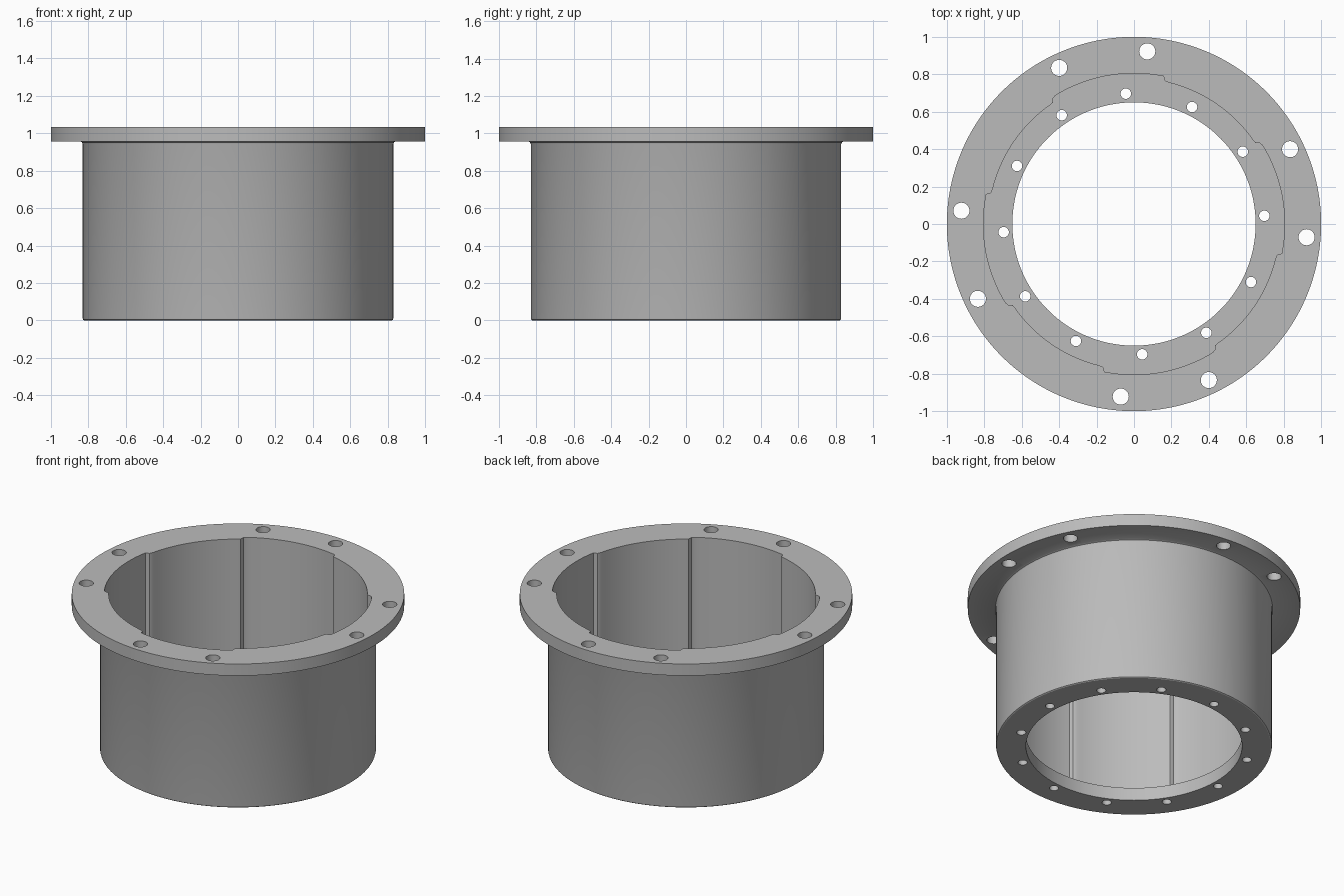
import bpy, bmesh
from math import radians, cos, sin

if "Cube" in bpy.data.objects:
    bpy.data.objects.remove(bpy.data.objects["Cube"])

# One plain metal colour
metal = bpy.data.materials.new("grey_metal")
metal.use_nodes = True
GREY = (0.5, 0.5, 0.5, 1)
metal.diffuse_color = GREY
metal.node_tree.nodes["Principled BSDF"].inputs["Base Color"].default_value = GREY

LIP_R, WIDE, NARROW = 0.65, 0.805, 0.778
LIP_Z, RIM_Z = 0.085, 1.035

# Bore outline over one quarter: wide pocket, rounded step, narrow land, rounded step
quarter = [(78.8 + i * 41.2 / 22, WIDE) for i in range(23)]
quarter += [(121.8, WIDE - .001), (122.7, WIDE - .006), (123.3, 0.787), (123.8, NARROW + .002)]
quarter += [(125 + i * 41 / 22, NARROW) for i in range(23)]
quarter += [(167.2, NARROW + .002), (167.9, 0.784), (168.3, 0.797)]
outline = [(radians(a + 90 * q), r) for q in range(4) for a, r in quarter]

# Section of the wall; None stands for the stepped bore
section = [(LIP_R, 0), (0.822, 0), (0.828, 0.004), (0.83, 0.012),
           (0.83, 0.943), (0.834, 0.952), (0.843, 0.957),
           (1, 0.957), (1, RIM_Z), (None, RIM_Z), (None, LIP_Z), (LIP_R, LIP_Z)]

bm = bmesh.new()
rings = [[bm.verts.new(((r or bore) * cos(a), (r or bore) * sin(a), z)) for a, bore in outline]
         for r, z in section]
n = len(outline)
for k, ring in enumerate(rings):
    above = rings[(k + 1) % len(rings)]
    for i in range(n):
        j = (i + 1) % n
        bm.faces.new((ring[i], ring[j], above[j], above[i]))
bmesh.ops.recalc_face_normals(bm, faces=bm.faces)
mesh = bpy.data.meshes.new("flanged_housing")
bm.to_mesh(mesh)
bm.free()
housing = bpy.data.objects.new("flanged_housing", mesh)
bpy.context.collection.objects.link(housing)
mesh.materials.append(metal)


def drill(name, angles, ring_radius, radius, z):
    """Cut a circle of bolt holes through the housing."""
    cut = bmesh.new()
    for a in map(radians, angles):
        made = bmesh.ops.create_cone(cut, cap_ends=True, segments=32,
                                     radius1=radius, radius2=radius, depth=0.2)
        bmesh.ops.translate(cut, verts=made["verts"],
                            vec=(ring_radius * cos(a), ring_radius * sin(a), z))
    data = bpy.data.meshes.new(name)
    cut.to_mesh(data)
    cut.free()
    data.materials.append(metal)
    cutter = bpy.data.objects.new(name, data)
    cutter.hide_render = True
    bpy.context.collection.objects.link(cutter)
    mod = housing.modifiers.new(name, 'BOOLEAN')
    mod.operation, mod.solver, mod.object = 'DIFFERENCE', 'EXACT', cutter
    bpy.ops.object.modifier_apply(modifier=name)
    bpy.data.objects.remove(cutter)


bpy.context.view_layer.objects.active = housing
housing.select_set(True)
# Eight flange holes in four pairs, twelve holes in the bottom lip
drill("flange_holes", [a + 90 * q for q in range(4) for a in (85.6, 115.6)], 0.925, 0.043, 1.0)
drill("lip_holes", [3.6 + 30 * i for i in range(12)], 0.698, 0.028, 0.04)
bpy.ops.object.shade_smooth_by_angle(angle=radians(30))
